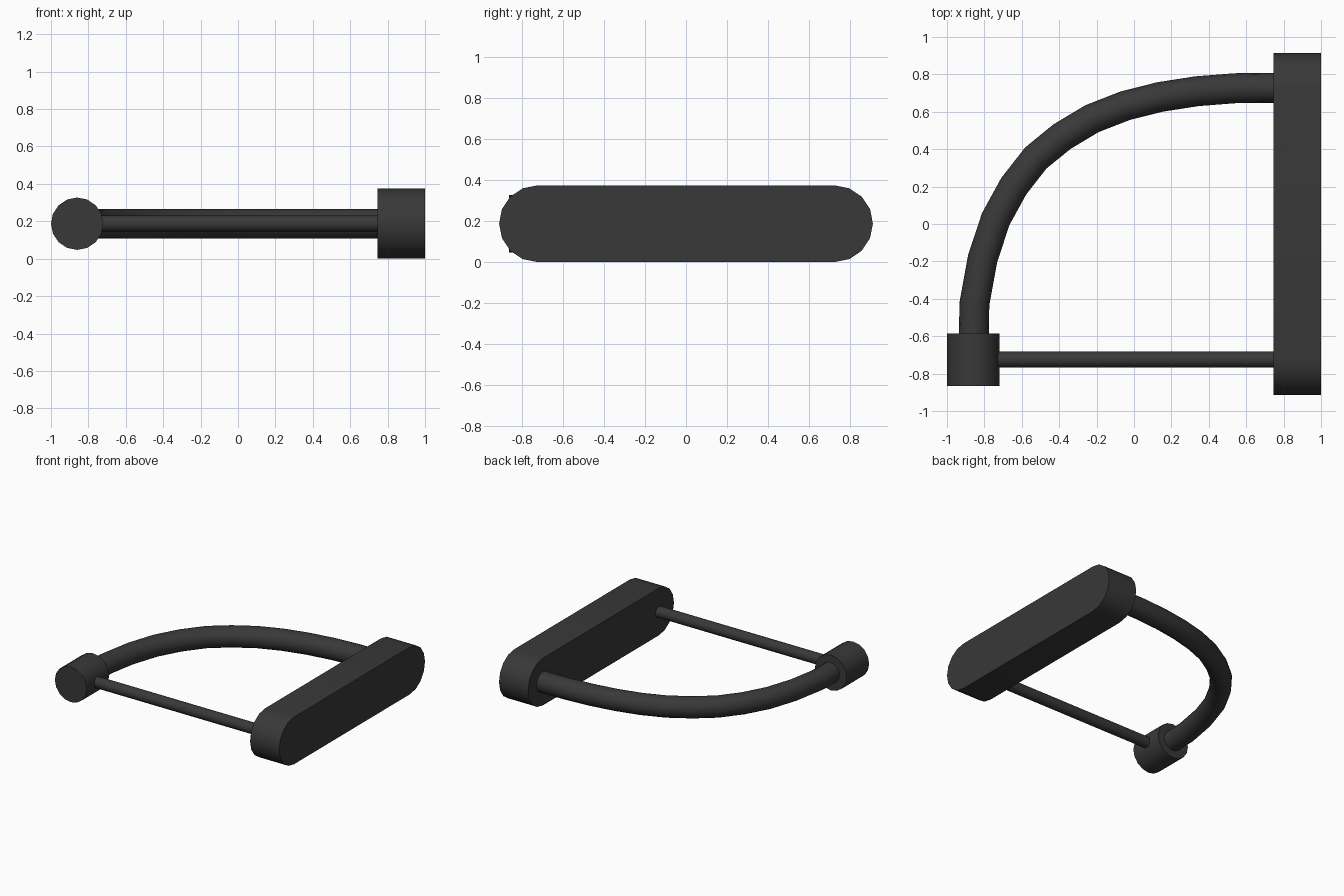
import bpy, bmesh, math
from mathutils import Vector

if "Cube" in bpy.data.objects:
    bpy.data.objects.remove(bpy.data.objects["Cube"])

Z = 0.187   # height of every part's centre line

mat = bpy.data.materials.new("dark grey")
mat.diffuse_color = (0.04, 0.04, 0.04, 1)
mat.use_nodes = True
mat.node_tree.nodes["Principled BSDF"].inputs["Base Color"].default_value = mat.diffuse_color


def loft(name, rings):
    """Skin closed rings of points, cap both ends, smooth below 40 degrees."""
    bm = bmesh.new()
    loops = [[bm.verts.new(p) for p in ring] for ring in rings]
    n = len(loops[0])
    for a, b in zip(loops, loops[1:]):
        for i in range(n):
            j = (i + 1) % n
            bm.faces.new((a[i], a[j], b[j], b[i]))
    bm.faces.new(loops[0])
    bm.faces.new(loops[-1])
    bmesh.ops.recalc_face_normals(bm, faces=bm.faces)
    me = bpy.data.meshes.new(name)
    bm.to_mesh(me)
    bm.free()
    me.materials.append(mat)
    ob = bpy.data.objects.new(name, me)
    bpy.context.collection.objects.link(ob)
    bpy.ops.object.select_all(action='DESELECT')
    ob.select_set(True)
    bpy.context.view_layer.objects.active = ob
    bpy.ops.object.shade_smooth_by_angle(angle=math.radians(40))
    return ob


def tube(name, path, radius, sides=16):
    """Round tube along a horizontal (x, y) path."""
    pts = [Vector((x, y, Z)) for x, y in path]
    up = Vector((0, 0, 1))
    rings = []
    for i, p in enumerate(pts):
        d = (pts[min(i + 1, len(pts) - 1)] - pts[max(i - 1, 0)]).normalized()
        side = d.cross(up)
        rings.append([p + radius * (math.cos(t) * side + math.sin(t) * up)
                      for t in (2 * math.pi * k / sides for k in range(sides))])
    return loft(name, rings)


# Long bar with rounded ends
R, HALF = 0.187, 0.913
profile = []
for s, start in ((1, -90), (-1, 90)):
    for k in range(9):
        t = math.radians(start + 22.5 * k)
        profile.append((s * (HALF - R) + R * math.cos(t), Z + R * math.sin(t)))
loft("end_bar", [[(x, y, z) for y, z in profile] for x in (0.745, 1.0)])

# Small round hub
tube("hub", [(-0.86, -0.865), (-0.86, -0.585)], 0.14)

# Thin straight rod from hub to bar
tube("straight_rod", [(-0.76, -0.725), (0.76, -0.725)], 0.043)

# Curved tube from hub to bar
tube("curved_tube", [
    (-0.858, -0.66), (-0.853, -0.425), (-0.81, -0.188), (-0.74, 0.025),
    (-0.643, 0.202), (-0.525, 0.353), (-0.385, 0.467), (-0.225, 0.563),
    (-0.048, 0.632), (0.138, 0.679), (0.337, 0.71), (0.543, 0.726),
    (0.76, 0.728)], 0.08)
